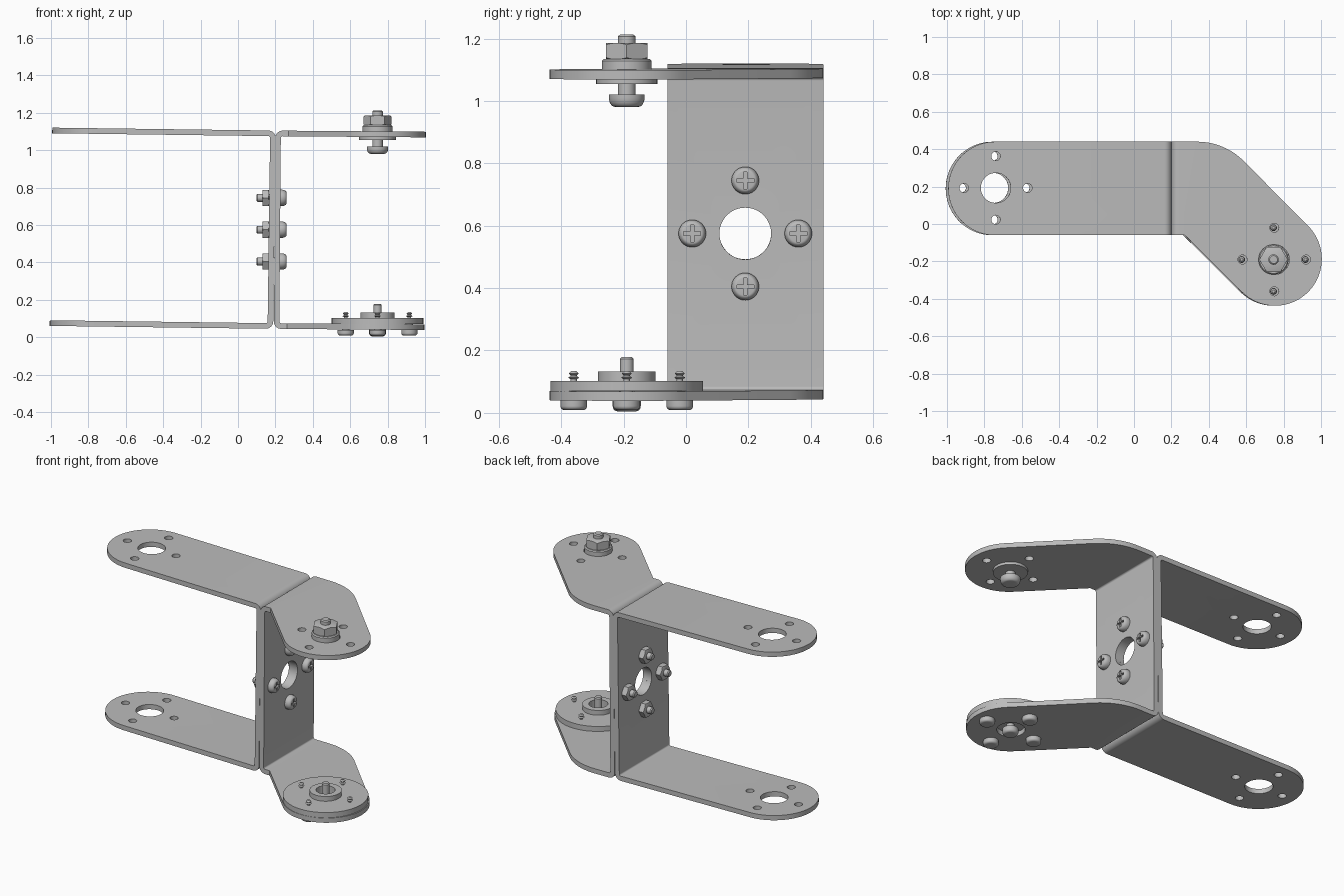
import bpy, bmesh
from math import sin, cos, pi, radians
from mathutils import Matrix, Vector

cube = bpy.data.objects.get("Cube")
if cube:
    bpy.data.objects.remove(cube, do_unlink=True)

# One plain metal colour
grey = (0.5, 0.5, 0.5, 1)
metal = bpy.data.materials.new("grey_metal")
metal.use_nodes = True
metal.diffuse_color = grey
metal.node_tree.nodes["Principled BSDF"].inputs["Base Color"].default_value = grey

UP, DOWN = (0, 0, 1), (0, 0, -1)
SEAM, MID, CENTRE_Y = 0.195, 0.575, 0.19
BOLT_RING = 0.17
HORN = (0.746, -0.19)


def place(loc, direction=UP):
    return Matrix.Translation(loc) @ Vector(direction).to_track_quat('Z', 'Y').to_matrix().to_4x4()


def finish(name, bm, matrix=Matrix()):
    bmesh.ops.remove_doubles(bm, verts=bm.verts, dist=1e-5)
    bm.transform(matrix)
    bmesh.ops.recalc_face_normals(bm, faces=bm.faces)
    mesh = bpy.data.meshes.new(name)
    bm.to_mesh(mesh)
    bm.free()
    mesh.materials.append(metal)
    ob = bpy.data.objects.new(name, mesh)
    bpy.context.collection.objects.link(ob)
    smooth(ob)
    return ob


def smooth(ob):
    ob.data.shade_smooth()
    ob.data.set_sharp_from_angle(angle=radians(30))


def prism(name, points, vector):
    """Extrude a closed outline of 3D points along a vector."""
    bm = bmesh.new()
    face = bm.faces.new([bm.verts.new(p) for p in points])
    ext = bmesh.ops.extrude_face_region(bm, geom=[face], use_keep_orig=True)
    bmesh.ops.translate(bm, vec=vector, verts=[v for v in ext["geom"] if isinstance(v, bmesh.types.BMVert)])
    return finish(name, bm)


def lathe(name, profile, matrix, sides=40):
    """Revolve (radius, height) points around local z."""
    bm = bmesh.new()
    rings = [[bm.verts.new((r * cos(2 * pi * i / sides), r * sin(2 * pi * i / sides), h))
              for i in range(sides)] for r, h in profile]
    for a, b in zip(rings, rings[1:]):
        for i in range(sides):
            j = (i + 1) % sides
            bm.faces.new((a[i], a[j], b[j], b[i]))
    bmesh.ops.dissolve_degenerate(bm, dist=1e-6, edges=bm.edges)
    return finish(name, bm, matrix)


def rod(name, r, h0, h1, matrix, sides=40):
    return lathe(name, [(0, h0), (r, h0), (r, h1), (0, h1)], matrix, sides)


def boolean(ob, cutters, operation='DIFFERENCE'):
    for cutter in cutters:
        mod = ob.modifiers.new("cut", 'BOOLEAN')
        mod.operation, mod.object, mod.solver = operation, cutter, 'EXACT'
        with bpy.context.temp_override(object=ob, active_object=ob, selected_objects=[ob]):
            bpy.ops.object.modifier_apply(modifier=mod.name)
        bpy.data.objects.remove(cutter, do_unlink=True)
    smooth(ob)


def arc(cx, cy, r, a0, a1, n=24):
    return [(cx + r * cos(radians(a0 + (a1 - a0) * i / n)),
             cy + r * sin(radians(a0 + (a1 - a0) * i / n))) for i in range(n + 1)]


def ring_points(cx, cy):
    return [(cx + BOLT_RING * cos(k * pi / 2), cy + BOLT_RING * sin(k * pi / 2)) for k in range(4)]


def bracket(name, side, plan, hole_centre, tilt):
    """Bent U-shaped sheet, trimmed to a plan outline and drilled."""
    half, t, r, length = 0.53, 0.03, 0.04, 1.3
    outer = [(length, half)] + arc(r, half - r, r, 90, 180, 8)
    inner = arc(r, half - r, r - t, 180, 90, 8) + [(length, half - t)]
    outer += [(u, -z) for u, z in reversed(outer)]
    inner = [(u, -z) for u, z in reversed(inner)] + inner
    ob = prism(name, [(SEAM + side * u, -0.6, MID + z) for u, z in outer + inner], (0, 1.2, 0))
    boolean(ob, [prism("trim", [(x, y, -0.5) for x, y in plan], (0, 0, 2))], 'INTERSECT')
    holes = [rod("hole", 0.083, -0.1, 0.1, place((SEAM, CENTRE_Y, MID), (1, 0, 0)), 48),
             rod("hole", 0.08, -0.5, 1.5, place((*hole_centre, 0)), 48)]
    holes += [rod("hole", 0.024, -0.5, 1.5, place((x, y, 0)), 24) for x, y in ring_points(*hole_centre)]
    boolean(ob, holes)
    pivot = Matrix.Translation((SEAM, 0, MID))
    ob.data.transform(pivot @ Matrix.Rotation(radians(tilt), 4, 'Y') @ pivot.inverted())
    return ob


def screw(name, matrix, head_r, head_h, shaft_r, shaft_len, rim):
    """Pan-head screw with a cross recess; head along local +z."""
    dome = [(head_r * (0.66 + 0.34 * cos(a)), rim + (head_h - rim) * sin(a))
            for a in [pi / 2 * k / 6 for k in range(7)]]
    ob = lathe(name, [(0, -shaft_len), (shaft_r * 0.75, -shaft_len), (shaft_r, -shaft_len + 0.006),
                      (shaft_r, 0), (head_r, 0)] + dome + [(0, head_h)], matrix)
    slots = []
    for a, b in ((0.62, 0.13), (0.13, 0.62)):
        bm = bmesh.new()
        bmesh.ops.create_cube(bm, size=2)
        bm.transform(Matrix.Translation((0, 0, head_h)) @ Matrix.Diagonal((a * head_r, b * head_r, 0.018, 1)))
        slots.append(finish("slot", bm, matrix))
    boolean(ob, slots)


def nut(name, matrix, r, h):
    """Hex nut with chamfered corners."""
    ob = rod(name, r, 0, h, matrix, 6)
    c = r * 0.86
    d = (r - c) * 0.6
    boolean(ob, [lathe("chamfer", [(0, 0), (c, 0), (r * 1.01, d), (r * 1.01, h - d), (c, h), (0, h)],
                       matrix)], 'INTERSECT')


# Two brackets back to back: straight arms and angled arms
straight = [(0.25, -0.06), (0.25, 0.44)] + arc(-0.75, CENTRE_Y, 0.25, 90, 270, 40)
angled = ([(0.1, -0.06), (0.267, -0.06)] + arc(0.75, -0.187, 0.25, 225, 405, 40)
          + arc(0.334, 0.09, 0.35, 45, 90, 16) + [(0.1, 0.44)])
bracket("straight_bracket", -1, straight, (-0.746, 0.193), 0.75)
bracket("angled_bracket", 1, angled, HORN, 0.45)

# Screws and nuts joining the brackets
for i, (y, z) in enumerate(ring_points(CENTRE_Y, MID)):
    screw(f"joining_screw_{i}", place((0.224, y, z), (1, 0, 0)), 0.044, 0.035, 0.021, 0.126, 0.008)
    nut(f"joining_nut_{i}", place((0.166, y, z), (-1, 0, 0)), 0.05, 0.036)

# Pivot bearing, nut and screw on the upper angled arm
top = place((*HORN, 0))
lathe("pivot_bearing", [(0, 1.054), (0.098, 1.054), (0.098, 1.071), (0.08, 1.071), (0.08, 1.128),
                        (0.074, 1.134), (0, 1.134)], top, 48)
nut("pivot_nut", place((*HORN, 1.133)), 0.076, 0.053)
screw("pivot_screw", place((*HORN, 1.02), DOWN), 0.057, 0.039, 0.028, 0.193, 0.01)

# Round horn with hollow hub on the lower angled arm
lathe("round_horn", [(0, 0.07), (0.245, 0.07), (0.245, 0.103), (0.092, 0.103), (0.092, 0.133),
                     (0.055, 0.133), (0.055, 0.085), (0, 0.085)], top, 64)
screw("hub_screw", place((*HORN, 0.042), DOWN), 0.045, 0.037, 0.022, 0.137, 0.02)
for i, (x, y) in enumerate(ring_points(*HORN)):
    screw(f"horn_screw_{i}", place((x, y, 0.04), DOWN), 0.043, 0.031, 0.02, 0.06, 0.018)
    lathe(f"horn_screw_tip_{i}", [(0, 0.095), (0.01, 0.095), (0.01, 0.108), (0.018, 0.113), (0.01, 0.118),
                                  (0.01, 0.121), (0.016, 0.126), (0.008, 0.134), (0, 0.134)],
          place((x, y, 0)), 20)
